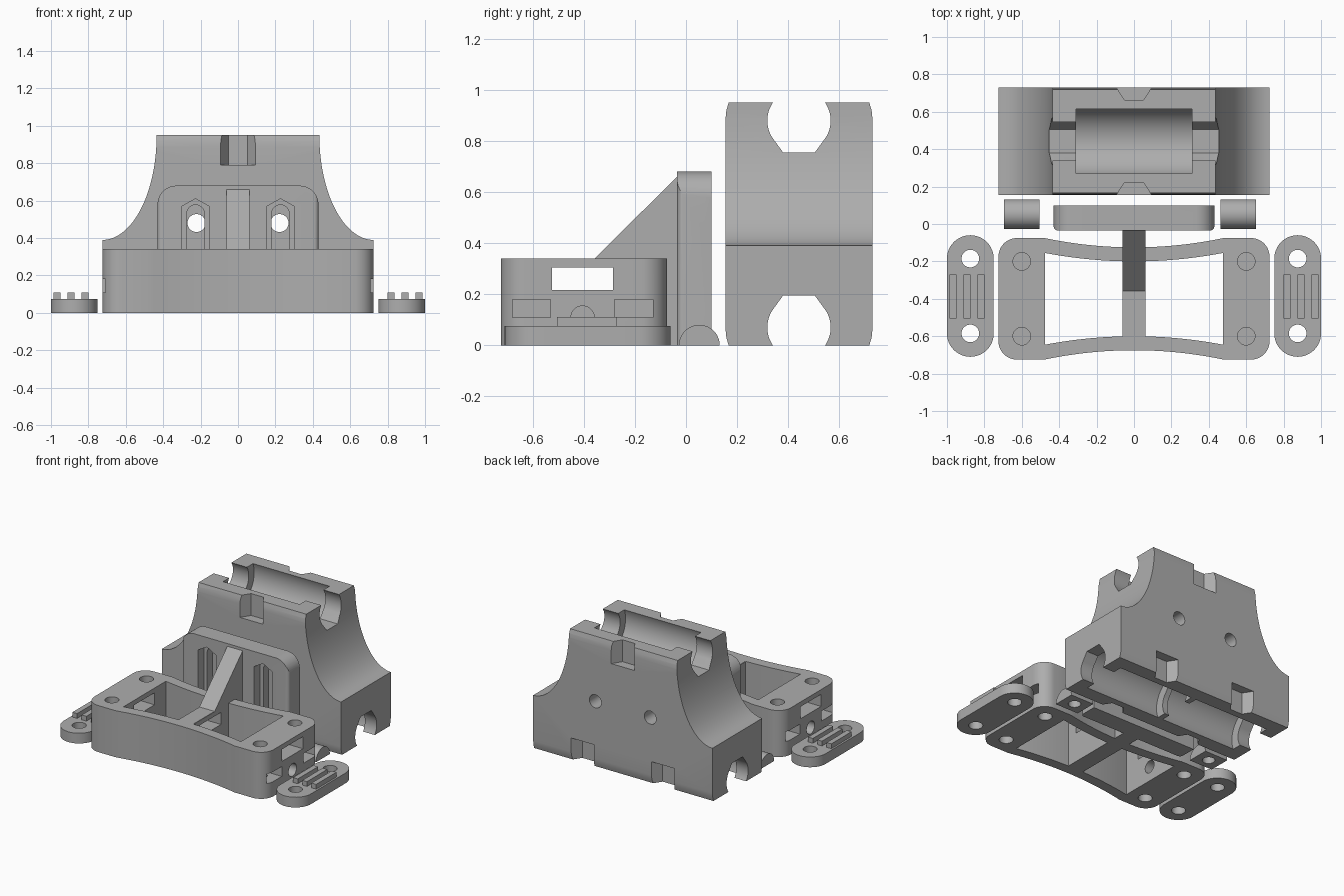
import bpy, bmesh
from math import sin, cos, pi, radians

cube = bpy.data.objects.get("Cube")
if cube:
    bpy.data.objects.remove(cube, do_unlink=True)

gray = bpy.data.materials.new("plain_gray")
gray.use_nodes = True
COLOR = (0.42, 0.42, 0.42, 1)
gray.diffuse_color = COLOR
gray.node_tree.nodes["Principled BSDF"].inputs["Base Color"].default_value = COLOR


def prism(name, pts, axis, a, b):
    """Extrude a 2D outline along an axis from a to b."""
    place = {"x": lambda p, t: (t, p[0], p[1]),
             "y": lambda p, t: (p[0], t, p[1]),
             "z": lambda p, t: (p[0], p[1], t)}[axis]
    bm = bmesh.new()
    face = bm.faces.new([bm.verts.new(place(p, a)) for p in pts])
    top = bmesh.ops.extrude_face_region(bm, geom=[face])
    shift = place((0, 0), b - a)
    bmesh.ops.translate(bm, vec=shift, verts=[g for g in top["geom"] if isinstance(g, bmesh.types.BMVert)])
    bmesh.ops.recalc_face_normals(bm, faces=bm.faces)
    mesh = bpy.data.meshes.new(name)
    bm.to_mesh(mesh)
    bm.free()
    mesh.materials.append(gray)
    obj = bpy.data.objects.new(name, mesh)
    bpy.context.collection.objects.link(obj)
    return obj


def arc(cx, cy, r, start, end, n=24):
    angles = [radians(start + (end - start) * i / n) for i in range(n + 1)]
    return [(cx + r * cos(t), cy + r * sin(t)) for t in angles]


def rect(x0, x1, y0, y1):
    return [(x0, y0), (x1, y0), (x1, y1), (x0, y1)]


def disc(cx, cy, r):
    return arc(cx, cy, r, 0, 360, 40)[:-1]


def box(name, x0, x1, y0, y1, z0, z1):
    return prism(name, rect(x0, x1, y0, y1), "z", z0, z1)


def boolean(obj, tools, operation="DIFFERENCE"):
    bpy.context.view_layer.objects.active = obj
    for tool in tools:
        mod = obj.modifiers.new("bool", "BOOLEAN")
        mod.operation, mod.solver, mod.object = operation, "EXACT", tool
        bpy.ops.object.modifier_apply(modifier=mod.name)
        bpy.data.objects.remove(tool, do_unlink=True)


# ---- Bearing carriage: flared block with rod channels ----
flare = [(0.725 - 0.29 * cos(radians(t)), 0.95 - 0.56 * sin(radians(t))) for t in range(0, 91, 3)]
outline = [(0.725, 0)] + flare[::-1]
carriage = prism("carriage", outline + [(-x, z) for x, z in reversed(outline)], "y", 0.155, 0.73)
half = [(0.155, 0.475), (0.155, 0.89), (0.158, 0.92), (0.167, 0.95)]
side = half + [(0.885 - y, z) for y, z in reversed(half)]
side = side + [(y, 0.95 - z) for y, z in reversed(side)][1:-1]
boolean(carriage, [prism("side_limit", side, "x", -1, 1)], "INTERSECT")

MID = 0.4425
cuts = []
channel = [(MID - 0.062, 0.755), (MID + 0.062, 0.755)] + arc(MID, 0.88, 0.124, -32, 36)
channel += [(MID + 0.1, 1), (MID - 0.1, 1)] + arc(MID, 0.88, 0.124, 144, 212)
cuts.append(prism("top_channel", channel, "x", -1, 1))
cuts.append(prism("bottom_channel", [(y, 0.95 - z) for y, z in channel], "x", -1, 1))
cuts.append(prism("top_pocket", disc(MID, 0.88, 0.187), "x", -0.31, 0.31))
for s in (-1, 1):
    cuts.append(prism("bottom_pocket", disc(MID, 0.075, 0.187), "x", s * 0.325 - 0.305, s * 0.325 + 0.305))
    cuts.append(prism("bolt_hole", [(x + s * 0.222, z) for x, z in disc(0, 0.48, 0.048)], "y", 0, 1))


def tie_notch(x, y, direction, z0, z1):
    pts = [(x - 0.1, y - direction * 0.01), (x + 0.1, y - direction * 0.01),
           (x + 0.05, y + direction * 0.068), (x - 0.05, y + direction * 0.068)]
    return prism("tie_notch", pts, "z", z0, z1)


for y, d in ((0.155, 1), (0.73, -1)):
    cuts.append(tie_notch(0, y, d, 0.79, 1))
    cuts += [tie_notch(x, y, d, -0.1, 0.16) for x in (-0.325, 0.325)]
boolean(carriage, cuts)

# ---- Belt frame: waisted box with two openings ----
corner = arc(0.625, -0.175, 0.1, 0, 90, 12)
corner += [(0.48 * (1 - i / 12), -0.125 + 0.05 * (1 - i / 12) ** 2) for i in range(13)]
back = corner + [(-x, y) for x, y in reversed(corner)][1:]
frame = prism("belt_frame", back + [(x, -0.8 - y) for x, y in reversed(back)], "z", 0, 0.34)

cuts = []
for s in (-1, 1):
    xs = [0.06 + 0.415 * i / 10 for i in range(11)]
    inner = [(s * x, -0.2 + 0.045 * (x / 0.475) ** 2) for x in xs]
    cuts.append(prism("opening", inner + [(x, -0.8 - y) for x, y in reversed(inner)], "z", -1, 1))
    for y in (-0.2, -0.6):
        hole = disc(s * 0.6, y, 0.047)
        cuts.append(prism("upper_screw", hole, "z", 0.2, 1))
        cuts.append(prism("lower_screw", hole, "z", -1, 0.15))
        outer = -0.13 if y > -0.4 else -0.53
        cuts.append(box("nut_slot", *sorted((s * 0.53, s)), outer - 0.15, outer, 0.108, 0.18))
    cuts.append(prism("belt_hole", disc(-0.405, 0.108, 0.046), "x", *sorted((s * 0.4, s))))
boolean(frame, cuts)

# ---- Mounting plate with slots ----
plate_pts = [(-0.43, 0), (0.43, 0)] + arc(0.33, 0.58, 0.1, 0, 90, 12) + arc(-0.33, 0.58, 0.1, 90, 180, 12)
plate = prism("mounting_plate", plate_pts, "y", -0.035, 0.1)
plan = [(0.43, 0.1), (-0.43, 0.1)] + arc(-0.405, -0.01, 0.025, 180, 270, 6) + arc(0.405, -0.01, 0.025, 270, 360, 6)
boolean(plate, [prism("plan_limit", plan, "z", -1, 1)], "INTERSECT")
cuts = []
for s in (-1, 1):
    x = s * 0.227
    trap = [(x - 0.072, 0.2), (x, 0.155), (x + 0.072, 0.2), (x + 0.072, 0.57), (x, 0.61), (x - 0.072, 0.57)]
    cuts.append(prism("nut_trap", trap, "y", -0.1, 0.035))
    slot = arc(x, 0.53, 0.047, 0, 180) + arc(x, 0.24, 0.047, 180, 360)
    cuts.append(prism("bolt_slot", slot, "y", -0.1, 0.2))
boolean(plate, cuts)

# ---- Gusset joining plate and frame ----
gusset = prism("gusset", [(-0.03, 0), (-0.03, 0.665), (-0.36, 0.338), (-0.62, 0.338), (-0.62, 0)], "x", -0.062, 0.062)
for part in (frame, gusset):
    boolean(part, [box("belt_window", -1, 1, -0.525, -0.285, 0.217, 0.305)])

# ---- Belt clips with ribs ----
for s, label in ((1, "left"), (-1, "right")):
    stadium = arc(s * 0.875, -0.185, 0.125, 0, 180) + arc(s * 0.875, -0.585, 0.125, 180, 360)
    clip = prism("belt_clip_" + label, stadium, "z", 0, 0.075)
    boolean(clip, [prism("clip_hole", disc(s * 0.875, y, 0.047), "z", -1, 1) for y in (-0.185, -0.585)])
    for i in range(3):
        x = s * (0.818 + 0.0745 * i)
        box("clip_rib_" + label, x - 0.019, x + 0.019, -0.505, -0.27, 0.07, 0.11)

# ---- Half-round belt tensioners ----
for x, label in ((0.557, "left"), (-0.6, "right")):
    tensioner = prism("tensioner_" + label, arc(0.052, 0, 0.08, 0, 180), "x", x - 0.094, x + 0.094)
    boolean(tensioner, [prism("screw_hole", disc(x, 0.052, 0.042), "z", -1, 0.06)])

# ---- Smooth the curved walls, keep edges crisp ----
bpy.ops.object.select_all(action="DESELECT")
for obj in bpy.context.collection.objects:
    if obj.type == "MESH" and gray.name in obj.data.materials:
        obj.select_set(True)
        bpy.context.view_layer.objects.active = obj
bpy.ops.object.shade_smooth_by_angle(angle=radians(25))
